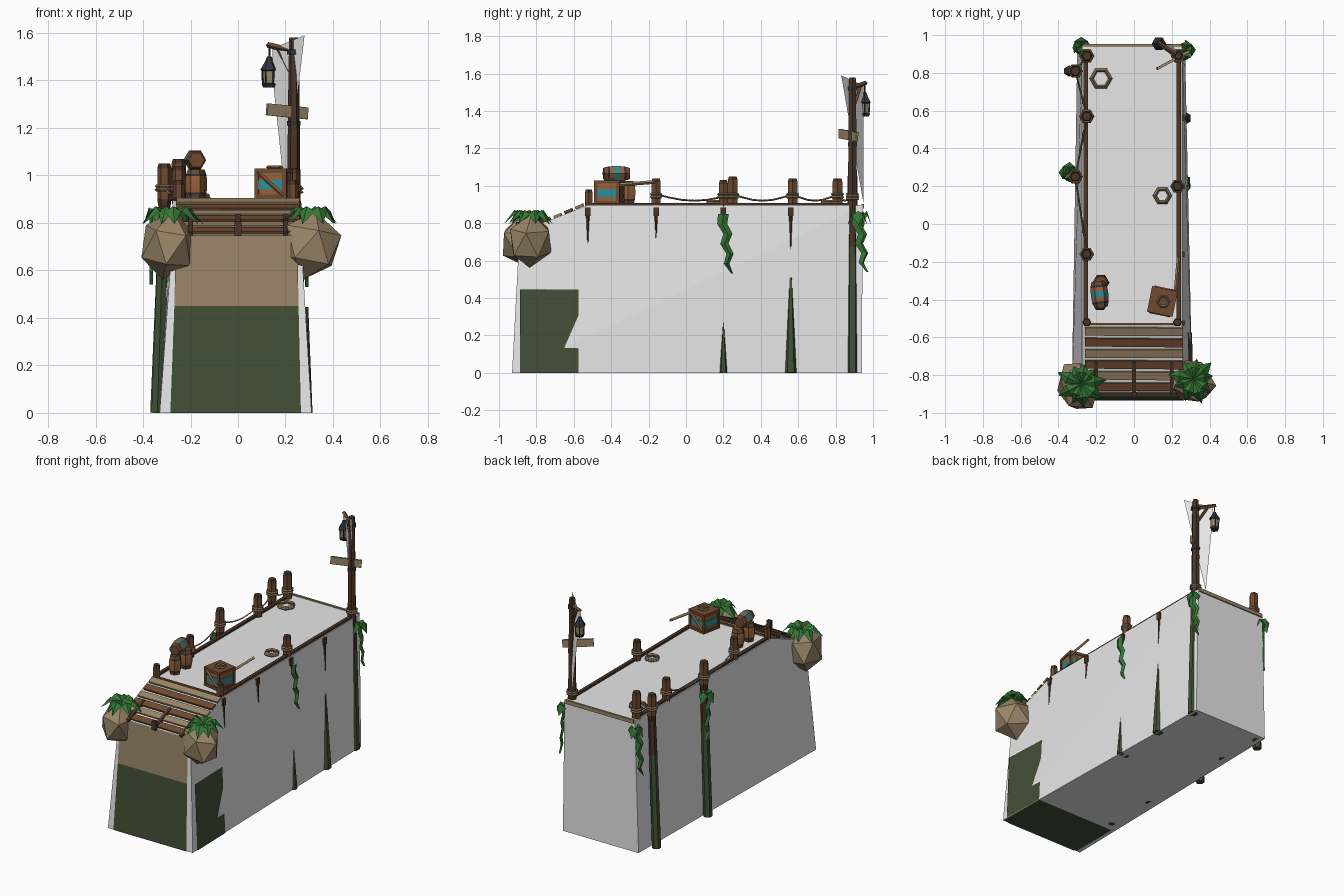
import bpy, bmesh, math, random
from mathutils import Vector, Matrix

random.seed(4)
if "Cube" in bpy.data.objects:
    bpy.data.objects.remove(bpy.data.objects["Cube"])


def material(name, r, g, b):
    m = bpy.data.materials.new(name)
    m.use_nodes = True
    m.diffuse_color = (r, g, b, 1)
    m.node_tree.nodes["Principled BSDF"].inputs["Base Color"].default_value = (r, g, b, 1)
    return m


WHITE = material("pale_grey", 0.8, 0.8, 0.8)
TAN = material("tan_wood", 0.32, 0.235, 0.135)
DARK = material("dark_wood", 0.07, 0.035, 0.02)
BROWN = material("brown_wood", 0.16, 0.068, 0.03)
ORANGE = material("orange_wood", 0.3, 0.12, 0.045)
TEAL = material("teal_paint", 0.02, 0.27, 0.32)
ALGAE = material("algae_green", 0.055, 0.078, 0.037)
LEAF = material("leaf_green", 0.035, 0.18, 0.035)
METAL = material("dark_metal", 0.03, 0.032, 0.042)
ROPE = material("rope", 0.27, 0.19, 0.1)


def mesh(name, verts, faces, mats, index=None, matrix=None):
    me = bpy.data.meshes.new(name)
    me.from_pydata([tuple(v) for v in verts], [], faces)
    for m in mats:
        me.materials.append(m)
    for i, p in enumerate(me.polygons):
        p.material_index = index[i] if index else 0
    if matrix:
        me.transform(matrix)
    bm = bmesh.new()
    bm.from_mesh(me)
    bmesh.ops.recalc_face_normals(bm, faces=bm.faces)
    bm.to_mesh(me)
    bm.free()
    ob = bpy.data.objects.new(name, me)
    bpy.context.collection.objects.link(ob)
    return ob


def lathe(name, rings, n=6, matrix=None):
    """rings: (height, radius, material of the band above)"""
    mats = list(dict.fromkeys(r[2] for r in rings))
    verts = [(r * math.cos(math.tau * i / n), r * math.sin(math.tau * i / n), z)
             for z, r, _ in rings for i in range(n)]
    faces, index = [], []
    for k in range(len(rings) - 1):
        for i in range(n):
            j = (i + 1) % n
            faces.append((k * n + i, k * n + j, k * n + n + j, k * n + n + i))
            index.append(mats.index(rings[k][2]))
    top = (len(rings) - 1) * n
    faces += [tuple(range(n)), tuple(range(top, top + n))]
    index += [mats.index(rings[0][2]), mats.index(rings[-1][2])]
    return mesh(name, verts, faces, mats, index, matrix)


def rod(name, a, b, r0, mat, r1=None, n=6, split=None, upper=None):
    """tapered rod from a to b, with an optional second colour above a fraction"""
    a, b = Vector(a), Vector(b)
    d = b - a
    r1 = r0 if r1 is None else r1
    rings = [(0, r0, mat), (d.length, r1, upper or mat)]
    if split:
        rings.insert(1, (d.length * split, r0 + (r1 - r0) * split, upper))
    mt = Matrix.Translation(a) @ d.to_track_quat("Z", "Y").to_matrix().to_4x4()
    return lathe(name, rings, n, mt)


def box(name, loc, size, mat, rot=(0, 0, 0)):
    v = [(x * size[0] / 2, y * size[1] / 2, z * size[2] / 2)
         for x in (-1, 1) for y in (-1, 1) for z in (-1, 1)]
    f = [(0, 1, 3, 2), (4, 6, 7, 5), (0, 4, 5, 1), (2, 3, 7, 6), (0, 2, 6, 4), (1, 5, 7, 3)]
    rm = Matrix.Rotation(rot[2], 4, "Z") @ Matrix.Rotation(rot[1], 4, "Y") @ Matrix.Rotation(rot[0], 4, "X")
    return mesh(name, v, f, [mat], None, Matrix.Translation(loc) @ rm)


def ring(name, loc, radius, thick, mat=ROPE, n=6):
    bpy.ops.mesh.primitive_torus_add(location=loc, major_radius=radius, minor_radius=thick,
                                     major_segments=n, minor_segments=4)
    bpy.context.object.name = name
    bpy.context.object.data.materials.append(mat)


# Pale body of the dock: side profile (y, z) with left and right x
profile = [(-.93, 0, -.33, .31), (-.89, .75, -.275, .265), (-.53, .895, -.275, .255),
           (.945, .895, -.275, .255), (.94, 0, -.3, .27)]
left = [(p[2], p[0], p[1]) for p in profile]
right = [(p[3], p[0], p[1]) for p in profile]
sides = [(i, (i + 1) % 5, (i + 1) % 5 + 5, i + 5) for i in range(5)]
tris = [(0, 1, 2), (0, 2, 3), (0, 3, 4), (5, 7, 6), (5, 8, 7), (5, 9, 8)]
mesh("dock_body", left + right, sides + tris, [WHITE])

# Front, side and underside panels
mesh("front_lower_panel", [(-.285, -.935, 0), (.265, -.935, 0), (.255, -.912, .45), (-.268, -.912, .45)],
     [(0, 1, 2, 3)], [ALGAE])
mesh("front_upper_panel", [(-.268, -.912, .45), (.255, -.912, .45), (.25, -.897, .75), (-.262, -.897, .75)],
     [(0, 1, 2, 3)], [TAN])
mesh("side_lower_panel", [(.314, -.887, 0), (.307, -.575, 0), (.284, -.575, .445), (.296, -.887, .445)],
     [(0, 1, 2, 3)], [ALGAE])
mesh("underside_panel", [(-.3, -.925, -.001), (.305, -.925, -.001), (.3, -.58, -.001), (-.3, -.58, -.001)],
     [(0, 1, 2, 3)], [ALGAE])

# Sloping ramp planks on stringers
slope = math.atan2(.15, .36)
for i in range(6):
    t = (i + .5) / 6
    box("ramp_plank", (0, -.54 - .35 * t, .902 - .148 * t), (.52, .045, .014),
        BROWN if i % 2 else TAN, (slope, 0, random.uniform(-.012, .012)))
for x in (-.2, 0, .2):
    box("ramp_stringer", (x, -.815, .79), (.02, .19, .018), DARK, (slope, 0, 0))
box("ramp_front_lip", (0, -.9, .775), (.03, .02, .06), DARK)
box("ramp_threshold", (-.01, -.53, .897), (.5, .012, .014), ORANGE)

# Edge beams
for x in (-.255, .238):
    box("edge_beam", (x, .19, .897), (.024, 1.45, .022), DARK)
box("back_beam", (-.01, .945, .89), (.52, .014, .025), TAN)

# Mooring posts with rope wraps: x, y, top, radius, x at the foot
posts = [(-.25, .89, 1.07, .03, -.27), (-.31, .81, 1.04, .03, -.345), (-.25, .57, 1.04, .03, -.26),
         (-.31, .25, 1.05, .03, -.34), (-.25, -.16, 1.04, .028, -.26), (-.25, -.52, .98, .024, -.25),
         (.23, .2, 1.03, .028, .24), (.23, -.52, .98, .024, .23)]
for x, y, top, r, foot in posts:
    rod("piling", (foot, y, 0), (x, y, .9), r * .95, ALGAE, r * .8, 6, .7, DARK)
    lathe("mooring_post", [(.86, r * .8, DARK), (.9, r, BROWN), (top - .02, r, DARK), (top, r * .8, DARK)],
          6, Matrix.Translation((x, y, 0)))
    if top > 1:
        for z in (.94, .955):
            ring("rope_wrap", (x, y, z), r + .004, .007)

# Sagging ropes between the left posts
for a, b in ((0, 1), (1, 2), (2, 3), (3, 4)):
    pa, pb = Vector(posts[a][:2] + (.955,)), Vector(posts[b][:2] + (.955,))
    pts = [pa.lerp(pb, k / 6) - Vector((0, 0, .035 * math.sin(math.pi * k / 6))) for k in range(7)]
    for p, q in zip(pts, pts[1:]):
        rod("hanging_rope", p, q, .005, ROPE, n=4)

# Brackets, pegs and piling tips showing through the right side
for y, low in ((-.525, .69), (-.16, .72), (.2, .8), (.56, .66)):
    box("edge_bracket", (.253, y, .862), (.03, .03, .045), DARK)
    rod("bracket_peg", (.268, y, low), (.258, y, .86), .002, DARK, .01)
    if y > 0:
        tip = .66 if y > .5 else .28
        rod("piling_tip", (.27 if y > .5 else .279, y, 0), (.258 if y > .5 else .278, y, tip),
            .035 if y > .5 else .024, ALGAE, .003)

# Lamp post
px, py = .235, .89
rod("lamp_piling", (.255, py, 0), (px, py, .9), .034, ALGAE, .028, 6, .75, DARK)
lathe("lamp_post", [(.86, .03, DARK), (.95, .028, DARK), (1.57, .021, DARK), (1.58, .018, DARK)],
      6, Matrix.Translation((px, py, 0)))
for z in (1.22, 1.52):
    lathe("metal_band", [(z - .01, .029, METAL), (z + .01, .029, METAL)], 6, Matrix.Translation((px, py, 0)))
for z in (.93, .945):
    ring("lamp_rope_wrap", (px, py, z), .034, .007)
rod("lamp_arm", (px + .01, py - .01, 1.52), (.125, .962, 1.55), .014, BROWN, .012, 4)
rod("lamp_brace", (px, py, 1.4), (.17, .932, 1.53), .009, BROWN, n=4)
rod("lantern_hook", (.132, .955, 1.49), (.132, .955, 1.54), .004, METAL, n=4)
lathe("lantern", [(1.37, .026, METAL), (1.385, .033, METAL), (1.39, .025, TAN), (1.44, .029, METAL),
                  (1.445, .038, METAL), (1.48, .018, METAL), (1.5, .01, METAL)],
      6, Matrix.Translation((.132, .955, 0)))
for k in range(6):
    c, s = math.cos(k * math.tau / 6), math.sin(k * math.tau / 6)
    rod("lantern_bar", (.132 + .027 * c, .955 + .027 * s, 1.38), (.132 + .03 * c, .955 + .03 * s, 1.445),
        .004, METAL, n=4)
box("sign_board", (.207, .868, 1.27), (.195, .014, .05), TAN, (0, .09, .5))

# Pale sheet behind the lamp
mesh("pale_sheet", [(.28, .83, 1.59), (.145, .95, 1.535), (.145, .95, 1.42), (.2, .95, .9)],
     [(0, 1, 2, 3)], [WHITE])

# Rope coils lying on the deck
for loc, r in (((-.175, .77, .907), .052), ((.15, .15, .907), .042)):
    for k in range(2):
        ring("rope_coil", (loc[0], loc[1], loc[2] + .009 * k), r - .004 * k, .009)

# Crate
turn = Matrix.Translation((.15, -.41, .965)) @ Matrix.Rotation(-.2, 4, "Z")
def crate_part(name, loc, size, mat):
    box(name, turn @ Vector(loc), size, mat, (0, 0, -.2))
crate_part("crate_body", (0, 0, 0), (.126, .126, .125), ORANGE)
crate_part("crate_stripe", (0, 0, -.005), (.131, .131, .04), TEAL)
for z in (-.055, .055):
    crate_part("crate_rim", (0, 0, z), (.138, .138, .018), BROWN)
for x in (-1, 1):
    for y in (-1, 1):
        crate_part("crate_corner", (.06 * x, .06 * y, 0), (.018, .018, .12), BROWN)
for s in (-1, 1):
    rod("crate_diagonal", turn @ Vector((-.055 * s, .066 * s, -.05)), turn @ Vector((.055 * s, .066 * s, .05)),
        .008, ORANGE, n=4)
ring("crate_rope", (.155, -.41, 1.035), .03, .007)
rod("broken_handrail", (.22, -.36, 1.005), (.237, -.17, 1.02), .01, TAN, n=4)

# Barrels: two standing, one lying across them
def barrel(name, matrix, h, r, band):
    lathe(name, [(-h, r * .75, BROWN), (-h * .7, r * .9, METAL), (-h * .55, r * .95, ORANGE), (-h * .2, r, band),
                 (h * .2, r, ORANGE), (h * .55, r * .95, METAL), (h * .7, r * .9, BROWN), (h, r * .75, BROWN)],
          6, matrix)
barrel("standing_barrel_front", Matrix.Translation((-.18, -.42, .963)), .063, .042, ORANGE)
barrel("standing_barrel_back", Matrix.Translation((-.175, -.31, .963)), .063, .045, ORANGE)
barrel("lying_barrel", Matrix.Translation((-.182, -.372, 1.065)) @ Matrix.Rotation(.12, 4, "Z")
       @ Matrix.Rotation(math.pi / 2, 4, "X"), .07, .046, TEAL)


# Faceted pots with drooping leaves
def plant(name, centre, count, length):
    verts, faces = [], []
    for i in range(count):
        a = math.tau * i / count + random.uniform(-.2, .2)
        l = length * random.uniform(.8, 1.15)
        d, s = Vector((math.cos(a), math.sin(a), 0)), Vector((-math.sin(a), math.cos(a), 0))
        up = Vector((0, 0, 1))
        m, b = d * l * .55 + up * .025, len(verts)
        verts += [Vector(centre) + v for v in (up * .01, m + s * .035 - up * .012, m + up * .01,
                                               m - s * .035 - up * .012, d * l - up * .04)]
        faces += [(b, b + 1, b + 2), (b, b + 2, b + 3), (b + 1, b + 4, b + 2), (b + 2, b + 4, b + 3)]
    mesh(name, verts, faces, [LEAF])


for x, y, spin in ((-.295, -.858, .3), (.3, -.83, 1.1)):
    bpy.ops.mesh.primitive_ico_sphere_add(subdivisions=1, radius=.146, location=(x, y, .705),
                                          rotation=(.15, .12, spin), scale=(.82, 1, 1))
    bpy.context.object.name = "faceted_pot"
    bpy.context.object.data.materials.append(TAN)
    plant("pot_leaves", (x + .015, y + .01, .835), 9, .125)


# Hanging vines on the posts: a tuft and a zigzag trail of leaves
def vine(x, y, top, low, out, along):
    out, along = Vector(out), Vector(along)
    verts, faces, n = [], [], 6
    for i in range(n + 1):
        t = i / n
        c = Vector((x, y, top + (low - top) * t)) + along * .035 * (t + .35 * (-1) ** i * (t > 0)) + out * .008
        w = .026 * (1 - t) ** .5 + .003
        verts += [c - along * w, c + out * .014, c + along * w]
    for i in range(n):
        b = i * 3
        faces += [(b, b + 1, b + 4, b + 3), (b + 1, b + 2, b + 5, b + 4)]
    mesh("vine", verts, faces, [LEAF])


vine(.275, .2, .85, .53, (1, 0, 0), (0, 1, 0))
vine(.275, .915, .84, .54, (.5, .6, 0), (-.2, 1, 0))
vine(-.28, .93, .85, .52, (-.6, .6, 0), (-.6, -.6, 0))
vine(-.35, .26, .86, .54, (-1, 0, 0), (0, 1, 0))
for x, y in ((.275, .92), (-.28, .94), (-.345, .27)):
    plant("vine_tuft", (x, y, .83), 4, .055)
